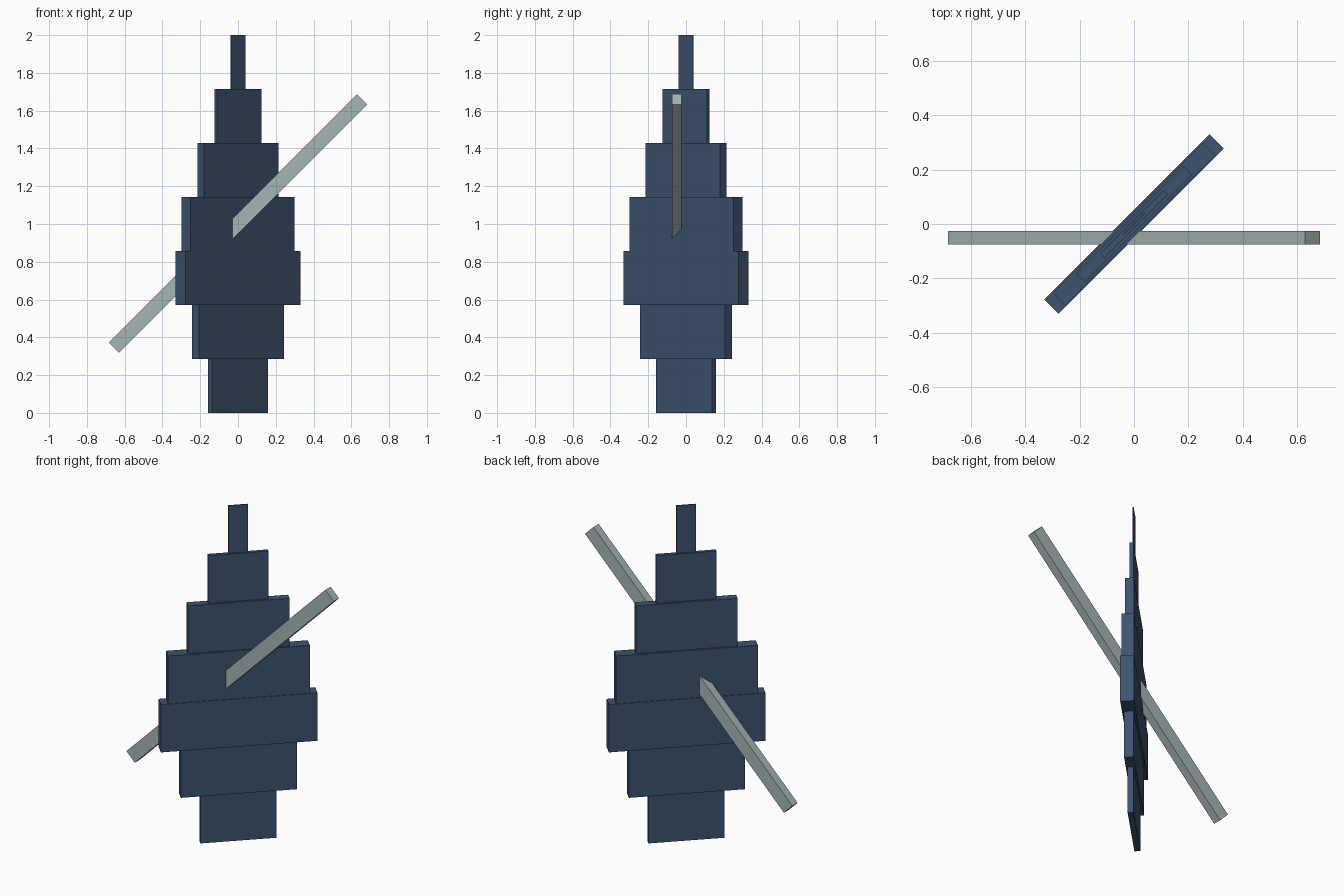
import bpy
import math

if "Cube" in bpy.data.objects:
    bpy.data.objects.remove(bpy.data.objects["Cube"])


def make_material(name, rgb):
    m = bpy.data.materials.new(name)
    m.diffuse_color = (*rgb, 1.0)
    m.use_nodes = True
    m.node_tree.nodes["Principled BSDF"].inputs["Base Color"].default_value = m.diffuse_color
    return m


def box(name, size, location, rotation, material):
    bpy.ops.mesh.primitive_cube_add(size=1, location=location, rotation=rotation)
    ob = bpy.context.object
    ob.name = name
    ob.scale = size
    bpy.ops.object.transform_apply(location=False, rotation=False, scale=True)
    ob.data.materials.append(material)
    return ob


navy = make_material("navy blue", (0.048, 0.088, 0.158))
silver = make_material("pale grey", (0.39, 0.46, 0.47))

# Stacked slabs turned 45 degrees: (half extent along x, end-face width along x)
tiers = [(0.16, 0.023), (0.244, 0.037), (0.331, 0.053), (0.299, 0.047),
         (0.214, 0.033), (0.125, 0.015), (0.04, 0.004)]
tier_height = 2 / len(tiers)
for i, (half, end) in enumerate(tiers):
    length = (2 * half - end) * math.sqrt(2)
    thickness = end * math.sqrt(2)
    box(f"tier_{i + 1}", (length, thickness, tier_height),
        (0, 0, (i + 0.5) * tier_height), (0, 0, math.radians(45)), navy)

# Slanted bar piercing the slabs
box("slanted_bar", (1.86, 0.05, 0.078), (0, -0.05, 1.003),
    (0, math.radians(-45), 0), silver)
